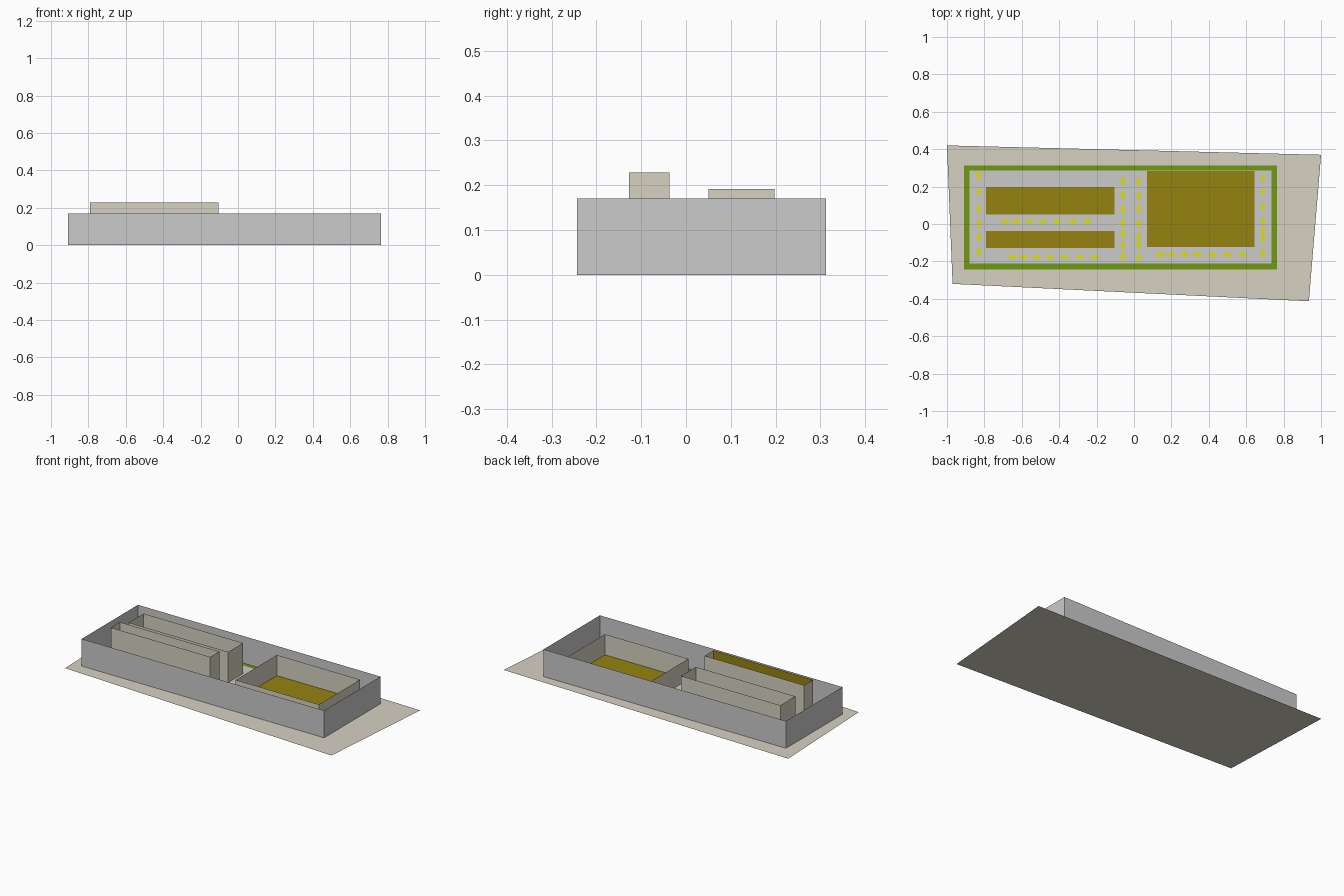
import bpy
import math

if "Cube" in bpy.data.objects:
    bpy.data.objects.remove(bpy.data.objects["Cube"])


def material(name, rgb):
    m = bpy.data.materials.new(name)
    m.diffuse_color = (*rgb, 1)
    m.use_nodes = True
    m.node_tree.nodes["Principled BSDF"].inputs["Base Color"].default_value = m.diffuse_color
    return m


BEIGE = material("beige", (0.68, 0.64, 0.54))
OLIVE = material("olive", (0.30, 0.23, 0.005))
GREEN = material("green", (0.16, 0.32, 0.006))
YELLOW = material("yellow", (0.75, 0.75, 0.0))


def make(name, verts, faces, mat=None):
    me = bpy.data.meshes.new(name)
    me.from_pydata(verts, [], faces)
    me.update()
    ob = bpy.data.objects.new(name, me)
    bpy.context.collection.objects.link(ob)
    if mat:
        me.materials.append(mat)
    return ob


def rect(x0, x1, y0, y1, z):
    return [(x0, y0, z), (x1, y0, z), (x1, y1, z), (x0, y1, z)]


SIDES = [(i, (i + 1) % 4, (i + 1) % 4 + 4, i + 4) for i in range(4)]


def sheet(name, bounds, z, mat=None):
    return make(name, rect(*bounds, z), [(0, 1, 2, 3)], mat)


def open_walls(name, bounds, h, mat=None):
    return make(name, rect(*bounds, 0) + rect(*bounds, h), SIDES, mat)


# Irregular plot of land
make("site_ground", [(-0.97, -0.32, 0), (0.935, -0.413, 0), (1, 0.37, 0), (-1, 0.42, 0)],
     [(0, 1, 2, 3)], BEIGE)

# Boundary wall, planted strip and paved yard
OUTER = (-0.91, 0.765, -0.243, 0.313)
INNER = (-0.88, 0.735, -0.21, 0.285)
open_walls("boundary_wall", OUTER, 0.17)
make("planted_strip", rect(*OUTER, 0.0006) + rect(*INNER, 0.0006), SIDES, GREEN)
sheet("paved_yard", INNER, 0.0006)

# Open-topped buildings with olive floors
buildings = [
    ("front_block", (-0.79, -0.103, -0.127, -0.037), 0.228),
    ("rear_block", (-0.79, -0.103, 0.05, 0.197), 0.192),
    ("large_hall", (0.07, 0.645, -0.123, 0.284), 0.13),
]
for name, bounds, h in buildings:
    open_walls(name + "_walls", bounds, h, BEIGE)
    sheet(name + "_floor", bounds, 0.0012, OLIVE)

# Olive lining on the inside of the tall block's front wall
make("front_block_lining",
     [(-0.79, -0.126, 0), (-0.103, -0.126, 0), (-0.103, -0.126, 0.228), (-0.79, -0.126, 0.228)],
     [(3, 2, 1, 0)], OLIVE)

# Painted traffic arrows
ARROW = [(-0.024, -0.006), (0.0, -0.006), (0.0, -0.018), (0.024, 0.0),
         (0.0, 0.018), (0.0, 0.006), (-0.024, 0.006)]


def arrows(name, points, angle):
    c, s = math.cos(angle), math.sin(angle)
    verts, faces = [], []
    for px, py in points:
        n = len(verts)
        verts += [(px + c * x - s * y, py + s * x + c * y, 0.0018) for x, y in ARROW]
        faces.append(tuple(range(n, n + 7)))
    make(name, verts, faces, YELLOW)


columns = {
    -0.83: (0.26, 0.17, 0.08, 0.0, -0.07, -0.15),
    -0.06: (0.23, 0.155, 0.08, 0.01, -0.05, -0.115, -0.175),
    0.025: (0.225, 0.15, 0.08, 0.0, -0.07, -0.11, -0.18),
    0.69: (0.245, 0.17, 0.09, 0.015, -0.04, -0.08, -0.155),
}
for i, (x, ys) in enumerate(columns.items()):
    arrows(f"lane_arrows_{i + 1}", [(x, y) for y in ys], math.pi / 2)

rows = [(-0.69, 0.012), (-0.65, -0.175), (0.14, -0.165)]
for i, (x0, y) in enumerate(rows):
    steps = (0, 0.06, 0.13, 0.20, 0.28, 0.36, 0.44)
    arrows(f"cross_lane_arrows_{i + 1}", [(x0 + d, y) for d in steps], 0)
